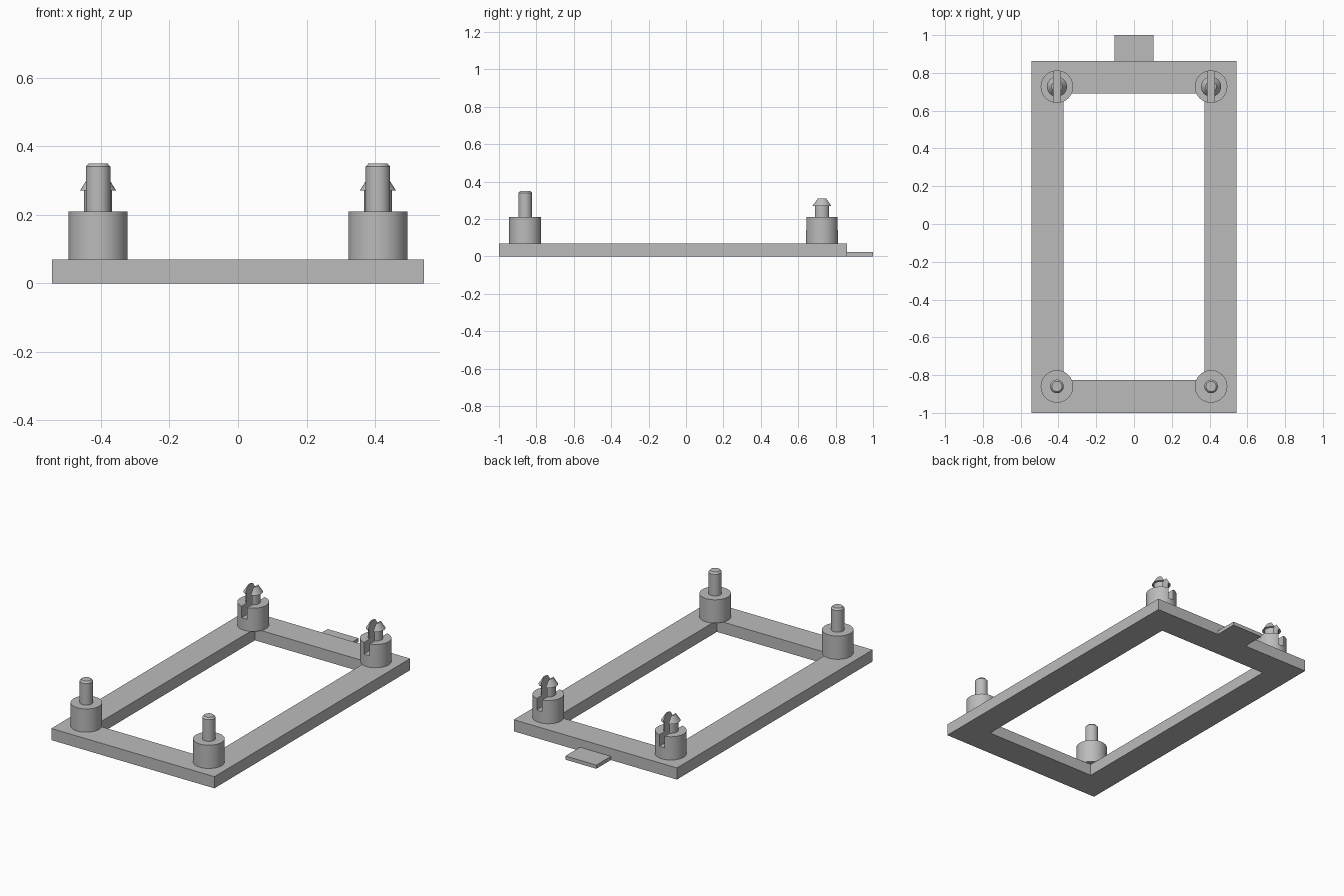
import bpy, bmesh, math
from mathutils import Vector

if "Cube" in bpy.data.objects:
    bpy.data.objects.remove(bpy.data.objects["Cube"], do_unlink=True)

grey = bpy.data.materials.new("plain_grey")
grey.use_nodes = True
COLOUR = (0.5, 0.5, 0.5, 1)
grey.diffuse_color = COLOUR
grey.node_tree.nodes["Principled BSDF"].inputs["Base Color"].default_value = COLOUR


def finish(name, bm, smooth=False):
    bmesh.ops.recalc_face_normals(bm, faces=bm.faces)
    mesh = bpy.data.meshes.new(name)
    bm.to_mesh(mesh)
    bm.free()
    mesh.materials.append(grey)
    ob = bpy.data.objects.new(name, mesh)
    bpy.context.collection.objects.link(ob)
    if smooth:
        select(ob)
        bpy.ops.object.shade_smooth_by_angle(angle=math.radians(30))
    return ob


def select(ob):
    bpy.ops.object.select_all(action="DESELECT")
    ob.select_set(True)
    bpy.context.view_layer.objects.active = ob


def box(name, low, high):
    bm = bmesh.new()
    bmesh.ops.create_cube(bm, size=1)
    low, high = Vector(low), Vector(high)
    for v in bm.verts:
        v.co = (low + high) / 2 + v.co * (high - low)
    return finish(name, bm)


def lathe(name, profile, x, y, steps=48):
    bm = bmesh.new()
    verts = [bm.verts.new((r, 0, z)) for r, z in profile]
    edges = [bm.edges.new(pair) for pair in zip(verts, verts[1:])]
    bmesh.ops.spin(bm, geom=verts + edges, cent=(0, 0, 0), axis=(0, 0, 1),
                   angle=math.tau, steps=steps, use_merge=False)
    bmesh.ops.remove_doubles(bm, verts=bm.verts, dist=0.0001)
    bmesh.ops.translate(bm, verts=bm.verts, vec=(x, y, 0))
    return finish(name, bm, smooth=True)


def rectangle(bm, x, y0, y1):
    return [bm.verts.new(p) for p in ((-x, y0, 0), (x, y0, 0), (x, y1, 0), (-x, y1, 0))]


# Rectangular base frame
THICK = 0.07
bm = bmesh.new()
outer = rectangle(bm, 0.543, -1, 0.862)
inner = rectangle(bm, 0.372, -0.825, 0.692)
for i in range(4):
    j = (i + 1) % 4
    bm.faces.new((outer[i], outer[j], inner[j], inner[i]))
top = bmesh.ops.extrude_face_region(bm, geom=bm.faces[:], use_keep_orig=True)["geom"]
bmesh.ops.translate(bm, vec=(0, 0, THICK),
                    verts=[g for g in top if isinstance(g, bmesh.types.BMVert)])
finish("base_frame", bm)

# Thin tab at the back
box("back_tab", (-0.103, 0.862, 0), (0.103, 1, 0.022))

# Posts: a wide boss, then a plain pin or a barbed snap pin
BOSS = [(0, THICK), (0.086, THICK), (0.086, 0.21)]
PLAIN = BOSS + [(0.036, 0.21), (0.036, 0.34), (0.027, 0.35), (0, 0.35)]
SNAP = BOSS + [(0.041, 0.21), (0.041, 0.27), (0.053, 0.27), (0.028, 0.31), (0, 0.31)]
BACK = 0.727

for side, x in (("left", 0.408), ("right", -0.408)):
    lathe("front_post_" + side, PLAIN, x, -0.86)
    post = lathe("back_snap_post_" + side, SNAP, x, BACK)
    # Slot splitting the snap pin and the upper boss
    cutter = box("slot_cutter", (x - 0.018, BACK - 0.2, 0.14), (x + 0.018, BACK + 0.2, 0.4))
    cutter.hide_render = True
    cut = post.modifiers.new("slot", "BOOLEAN")
    cut.operation = "DIFFERENCE"
    cut.solver = "EXACT"
    cut.object = cutter
    select(post)
    bpy.ops.object.modifier_apply(modifier=cut.name)
    bpy.data.objects.remove(cutter, do_unlink=True)
    bpy.ops.object.shade_smooth_by_angle(angle=math.radians(30))
